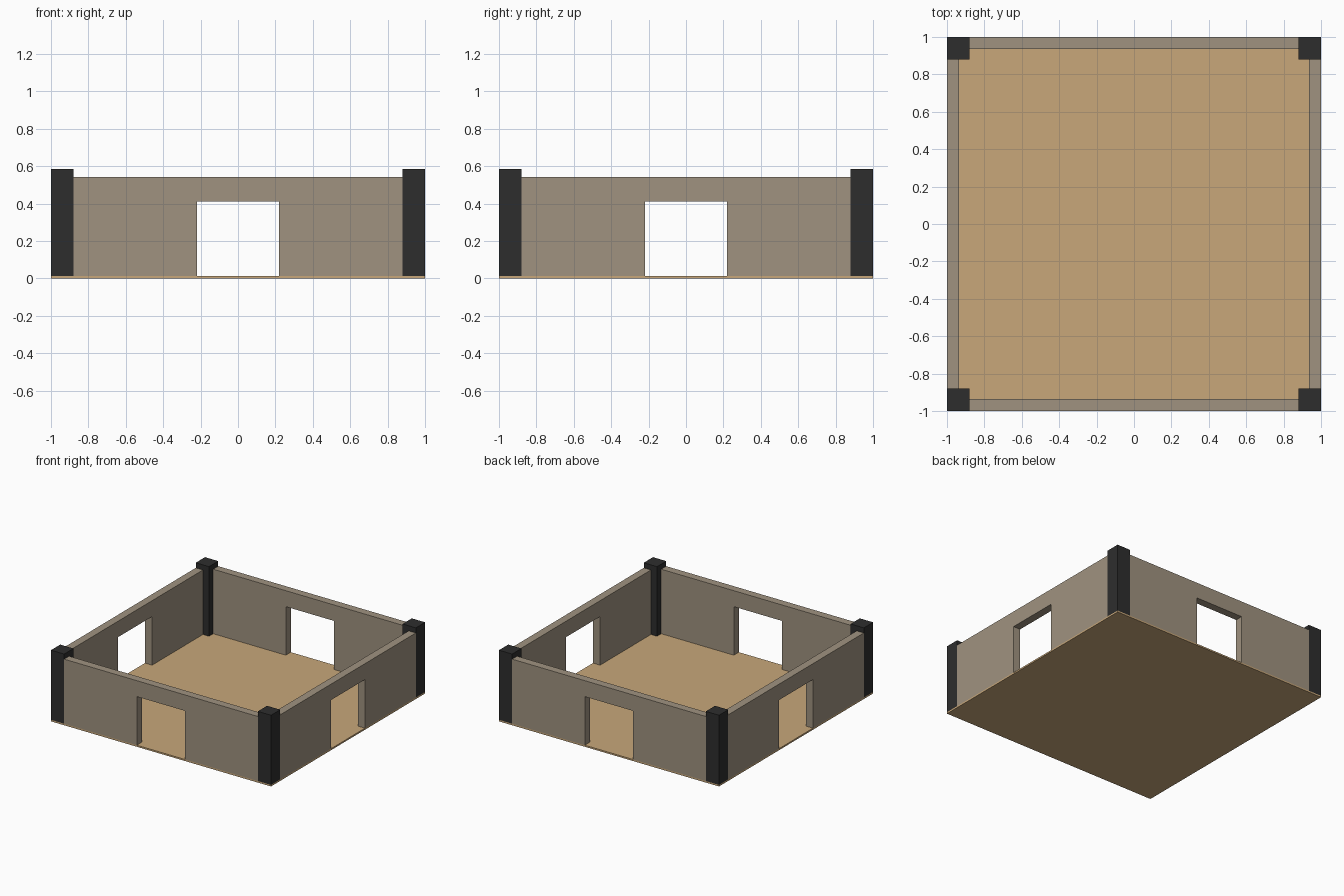
import bpy, bmesh
from math import pi
from mathutils import Matrix, Vector

if "Cube" in bpy.data.objects:
    bpy.data.objects.remove(bpy.data.objects["Cube"])

FLOOR_TOP, WALL_TOP, POST_TOP = 0.013, 0.543, 0.585
DOOR_HALF, DOOR_TOP = 0.22, 0.412
WALL_THICK, POST = 0.065, 0.12


def material(name, rgb):
    mat = bpy.data.materials.new(name)
    mat.diffuse_color = (*rgb, 1)
    mat.use_nodes = True
    mat.node_tree.nodes["Principled BSDF"].inputs["Base Color"].default_value = mat.diffuse_color
    return mat


def finish(name, bm, mat):
    bmesh.ops.recalc_face_normals(bm, faces=bm.faces)
    mesh = bpy.data.meshes.new(name)
    bm.to_mesh(mesh)
    bm.free()
    mesh.materials.append(mat)
    obj = bpy.data.objects.new(name, mesh)
    bpy.context.collection.objects.link(obj)
    return obj


def box(name, lo, hi, mat):
    lo, hi = Vector(lo), Vector(hi)
    bm = bmesh.new()
    bmesh.ops.create_cube(bm, size=1, matrix=Matrix.Translation((lo + hi) / 2)
                          @ Matrix.Diagonal((*(hi - lo), 1)))
    return finish(name, bm, mat)


def wall(name, angle, mat):
    # Front wall outline with doorway, extruded inward, then turned into place
    e = 1 - POST
    outline = [(-e, FLOOR_TOP), (-DOOR_HALF, FLOOR_TOP), (-DOOR_HALF, DOOR_TOP),
               (DOOR_HALF, DOOR_TOP), (DOOR_HALF, FLOOR_TOP), (e, FLOOR_TOP),
               (e, WALL_TOP), (-e, WALL_TOP)]
    bm = bmesh.new()
    face = bm.faces.new([bm.verts.new((x, -1, z)) for x, z in outline])
    ext = bmesh.ops.extrude_face_region(bm, geom=[face], use_keep_orig=True)
    moved = [v for v in ext["geom"] if isinstance(v, bmesh.types.BMVert)]
    bmesh.ops.translate(bm, verts=moved, vec=(0, WALL_THICK, 0))
    bm.transform(Matrix.Rotation(angle, 4, 'Z'))
    return finish(name, bm, mat)


wood = material("floor_tan", (0.58, 0.39, 0.195))
stone = material("wall_taupe", (0.35, 0.29, 0.216))
dark = material("post_charcoal", (0.027, 0.027, 0.027))

# Floor slab
box("floor", (-1, -1, 0), (1, 1, FLOOR_TOP), wood)

# Four walls, each with a central doorway
for i, side in enumerate(("front", "right", "back", "left")):
    wall(side + "_wall", i * pi / 2, stone)

# Corner posts
for sx, xn in ((-1, "left"), (1, "right")):
    for sy, yn in ((-1, "front"), (1, "back")):
        cx, cy, h = sx * (1 - POST / 2), sy * (1 - POST / 2), POST / 2
        box(f"{yn}_{xn}_post", (cx - h, cy - h, FLOOR_TOP),
            (cx + h, cy + h, POST_TOP), dark)
